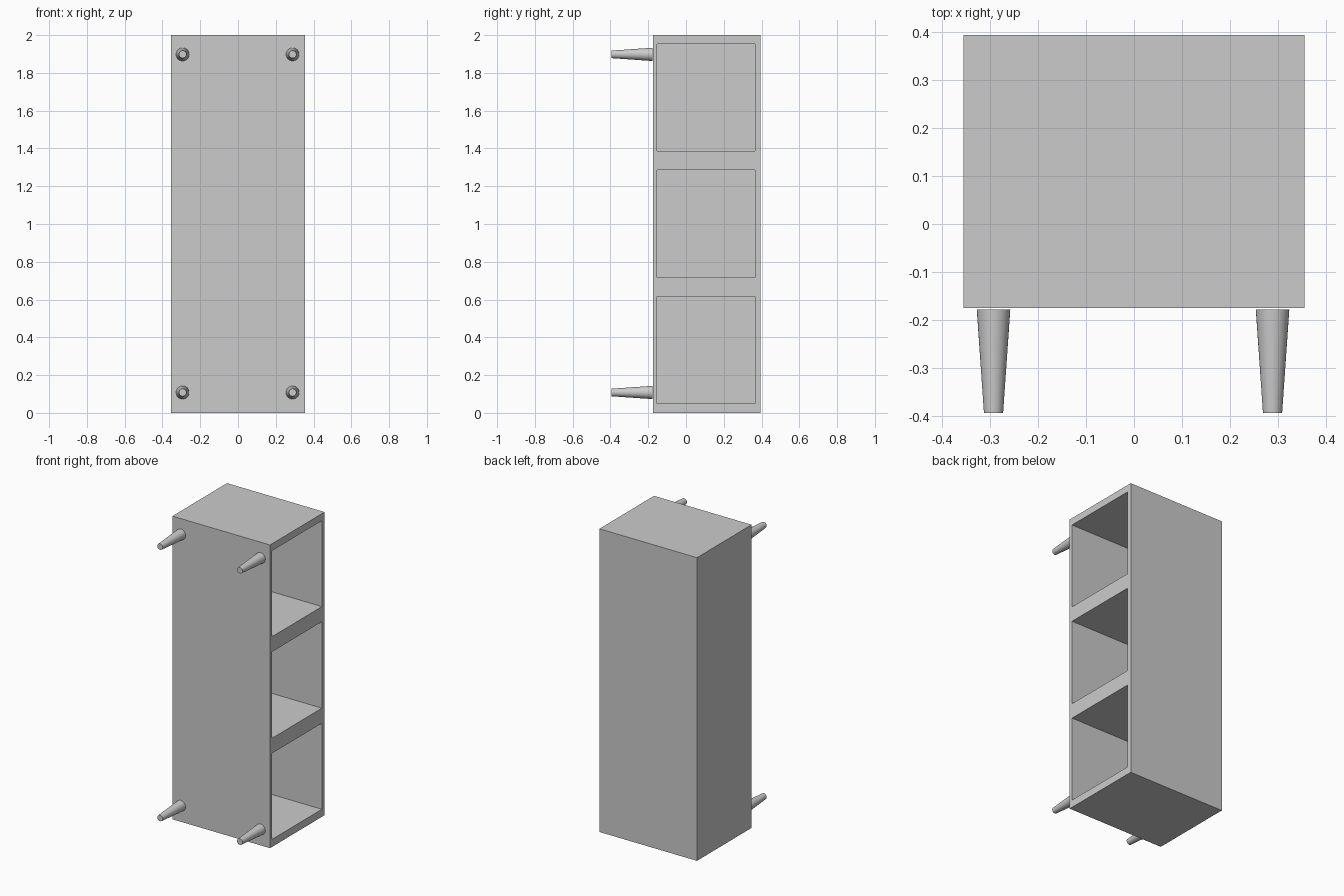
import bpy, math

if "Cube" in bpy.data.objects:
    bpy.data.objects.remove(bpy.data.objects["Cube"])

# Cabinet extents
X = 0.356
Y0, Y1 = -0.175, 0.394
HEIGHT = 2.0
WALL = 0.028


def box(name, lo, hi):
    size = [b - a for a, b in zip(lo, hi)]
    centre = [(a + b) / 2 for a, b in zip(lo, hi)]
    bpy.ops.mesh.primitive_cube_add(size=1, location=centre)
    ob = bpy.context.object
    ob.name = name
    ob.scale = size
    bpy.ops.object.transform_apply(location=False, rotation=False, scale=True)
    return ob


# Cabinet body
cabinet = box("cabinet_body", (-X, Y0, 0), (X, Y1, HEIGHT))

# Three compartments open to the right
for i, (z0, z1) in enumerate([(0.05, 0.617), (0.717, 1.287), (1.387, 1.953)]):
    cutter = box(f"compartment_cutter_{i + 1}",
                 (-X + WALL, Y0 + 0.021, z0), (X + 0.1, Y1 - WALL, z1))
    cutter.hide_render = True
    mod = cabinet.modifiers.new("compartment", 'BOOLEAN')
    mod.operation = 'DIFFERENCE'
    mod.solver = 'EXACT'
    mod.object = cutter
    bpy.context.view_layer.objects.active = cabinet
    bpy.ops.object.modifier_apply(modifier=mod.name)
    bpy.data.objects.remove(cutter, do_unlink=True)

# Tapered round legs pointing forward
LEG_START, LEG_END = -0.178, -0.394
for row, z in (("lower", 0.108), ("upper", 1.898)):
    for side, x in (("left", -0.293), ("right", 0.289)):
        bpy.ops.mesh.primitive_cone_add(
            vertices=32, radius1=0.035, radius2=0.020,
            depth=LEG_START - LEG_END,
            location=(x, (LEG_START + LEG_END) / 2, z),
            rotation=(math.radians(90), 0, 0))
        leg = bpy.context.object
        leg.name = f"{row}_{side}_leg"
        bpy.ops.object.shade_smooth_by_angle(angle=math.radians(30))
